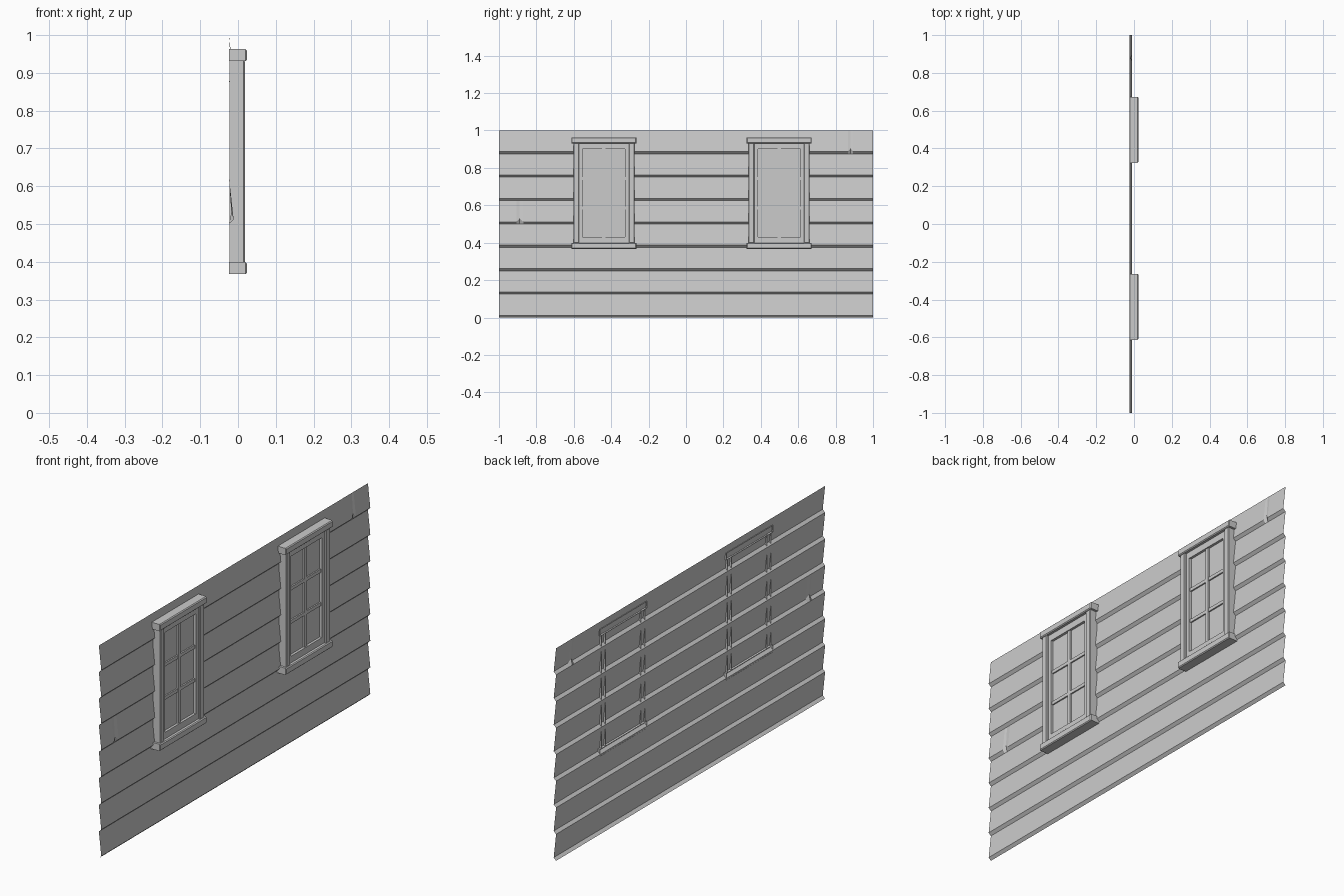
import bpy, bmesh

if "Cube" in bpy.data.objects:
    bpy.data.objects.remove(bpy.data.objects["Cube"])

BACK, LIP, STEP = -0.024, -0.0115, 0.125


def finish(bm, name):
    mesh = bpy.data.meshes.new(name)
    bm.to_mesh(mesh)
    bm.free()
    ob = bpy.data.objects.new(name, mesh)
    bpy.context.collection.objects.link(ob)
    return ob


def block(name, x0, x1, y0, y1, z0, z1, bevel=0.0):
    """Beveled box whose hidden back is left open against the wall."""
    bm = bmesh.new()
    bmesh.ops.create_cube(bm, size=1)
    for v in bm.verts:
        v.co.x = x1 if v.co.x > 0 else x0
        v.co.y = y1 if v.co.y > 0 else y0
        v.co.z = z1 if v.co.z > 0 else z0
    if bevel:
        edges = [e for e in bm.edges if any(v.co.x > x1 - 1e-6 for v in e.verts)
                 and all(v.co.x > x1 - 1e-6 for v in e.verts)]
        bmesh.ops.bevel(bm, geom=edges, offset=bevel, segments=1, affect='EDGES')
    bm.normal_update()
    bmesh.ops.delete(bm, geom=[f for f in bm.faces if f.normal.x < -0.9],
                     context='FACES_ONLY')
    return finish(bm, name)


# Clapboard siding: one stepped sheet, with a nick in two of the board lips
ys = [-1, -0.905, -0.89, -0.87, 0.865, 0.88, 0.893, 1]
nicks = {(4, -0.89), (7, 0.88)}
bm = bmesh.new()
cols = []
for y in ys:
    col = [bm.verts.new((BACK, y, 0))]
    for k in range(8):
        nick = (k, y) in nicks
        z = k * STEP + (0.03 if nick else 0.012)
        col.append(bm.verts.new((LIP - 0.006 if nick else LIP, y, z)))
        col.append(bm.verts.new((BACK, y, (k + 1) * STEP)))
    cols.append(col)
for a, b in zip(cols, cols[1:]):
    for j in range(len(a) - 1):
        bm.faces.new((a[j], b[j], b[j + 1], a[j + 1]))
finish(bm, "siding")


def ring(name, cy, x0, x1, outer, inner, z0, z1, t0, t1, bevel=0.0):
    """Stiles on both sides, rails of height t0 (bottom) and t1 (top)."""
    for s, side in ((-1, "left"), (1, "right")):
        a, b = sorted((cy + s * outer, cy + s * inner))
        block(f"{name}_{side}", x0, x1, a, b, z0, z1, bevel)
    if t0:
        block(f"{name}_bottom", x0, x1, cy - inner, cy + inner, z0, z0 + t0)
    if t1:
        block(f"{name}_top", x0, x1, cy - inner, cy + inner, z1 - t1, z1)


def window(cy, tag):
    # Head and sill
    block(f"head_{tag}", BACK, 0.0235, cy - 0.174, cy + 0.174, 0.931, 0.963, 0.004)
    block(f"sill_{tag}", BACK, 0.0235, cy - 0.174, cy + 0.174, 0.367, 0.399, 0.004)
    # Side casings
    ring(f"casing_{tag}", cy, -0.022, 0.018, 0.163, 0.133, 0.397, 0.933, 0, 0, 0.003)
    # Sash frame
    ring(f"sash_{tag}", cy, -0.008, 0.008, 0.134, 0.114, 0.398, 0.932, 0.032, 0.032)
    # Glass
    block(f"glass_{tag}", -0.008, -0.004, cy - 0.12, cy + 0.12, 0.42, 0.91)
    # Glazing bars, two panes by three
    block(f"bar_vertical_{tag}", -0.006, 0.003, cy - 0.009, cy + 0.009, 0.428, 0.902)
    for i in (1, 2):
        z = 0.43 + 0.47 * i / 3
        block(f"bar_horizontal_{tag}_{i}", -0.006, 0.0025,
              cy - 0.116, cy + 0.116, z - 0.008, z + 0.008)


window(-0.439, "a")
window(0.498, "b")
